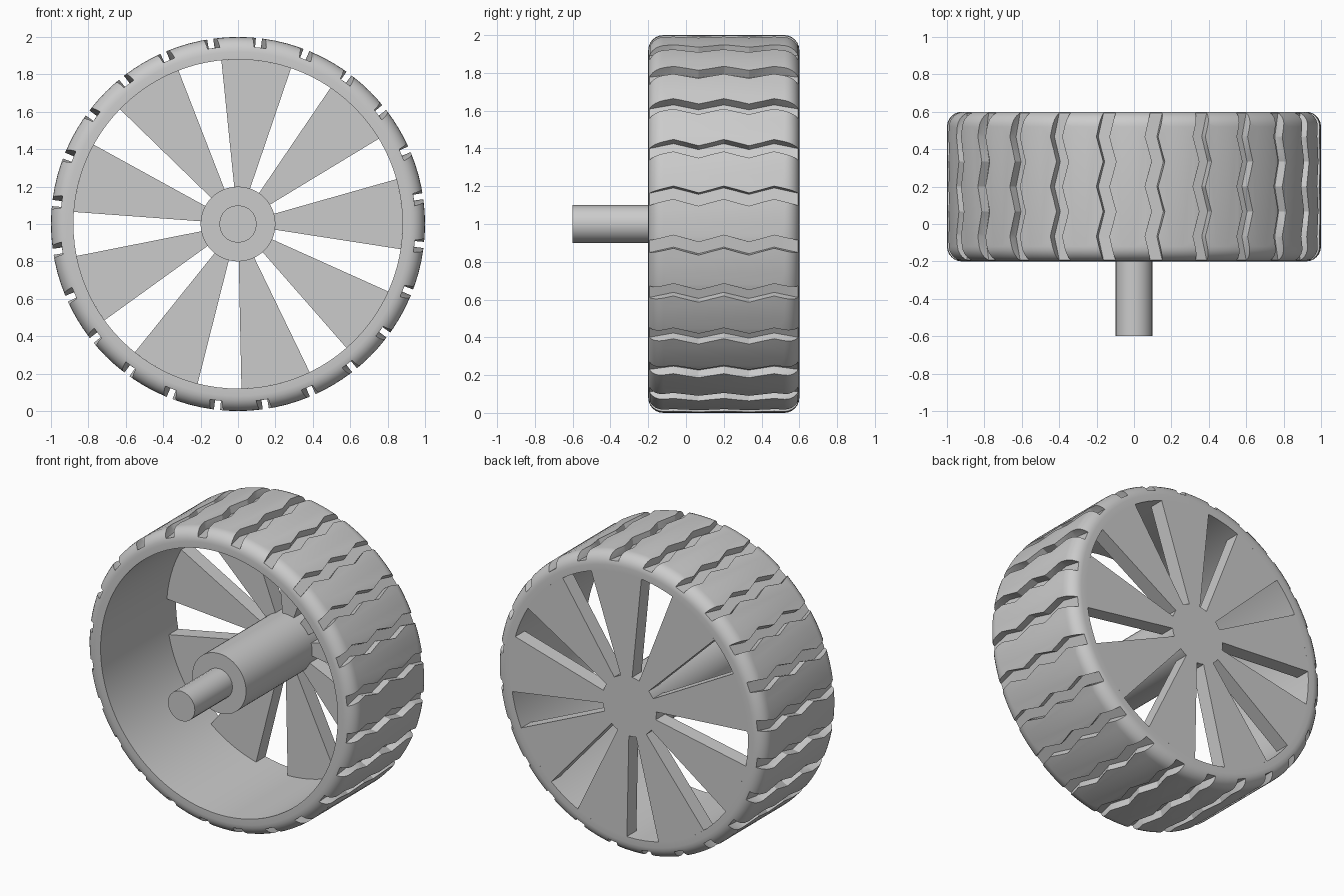
import bpy, bmesh
from math import sin, cos, pi, radians

cube = bpy.data.objects.get("Cube")
if cube:
    bpy.data.objects.remove(cube, do_unlink=True)

FRONT, BACK = -0.2, 0.6
SPOKES, GROOVES = 9, 24

grey = bpy.data.materials.new("plain_grey")
grey.use_nodes = True
colour = (0.6, 0.6, 0.6, 1)
grey.diffuse_color = colour
grey.node_tree.nodes["Principled BSDF"].inputs["Base Color"].default_value = colour


def polar(r, a, y):
    """Point at radius r and angle a around the wheel axis."""
    return (r * cos(a), y, 1 + r * sin(a))


def finish(bm, name, smooth=True):
    bmesh.ops.recalc_face_normals(bm, faces=bm.faces)
    mesh = bpy.data.meshes.new(name)
    bm.to_mesh(mesh)
    bm.free()
    mesh.materials.append(grey)
    obj = bpy.data.objects.new(name, mesh)
    bpy.context.collection.objects.link(obj)
    if smooth:
        shade(obj)
    return obj


def activate(obj):
    bpy.ops.object.select_all(action='DESELECT')
    obj.select_set(True)
    bpy.context.view_layer.objects.active = obj


def shade(obj):
    activate(obj)
    bpy.ops.object.shade_smooth_by_angle(angle=radians(30))


def bridge(bm, rings, loop=False):
    """Join successive closed rings with quads."""
    count = len(rings[0])
    for i in range(len(rings) if loop else len(rings) - 1):
        a, b = rings[i], rings[(i + 1) % len(rings)]
        for j in range(count):
            k = (j + 1) % count
            bm.faces.new((a[j], a[k], b[k], b[j]))


def rod(name, radius, y0, y1, sides):
    bm = bmesh.new()
    rings = [[bm.verts.new(polar(radius, 2 * pi * i / sides, y)) for i in range(sides)]
             for y in (y0, y1)]
    bridge(bm, rings)
    for ring in rings:
        bm.faces.new(ring)
    return finish(bm, name)


# Tire: rounded band revolved around the axis
fillet, inner = 0.08, 0.88
profile = [(inner, FRONT)]
for i in range(7):
    t = i / 6 * pi / 2
    profile.append((1 - fillet + fillet * sin(t), FRONT + fillet - fillet * cos(t)))
profile += [(r, FRONT + BACK - y) for r, y in reversed(profile)]
bm = bmesh.new()
segments = 96
rings = [[bm.verts.new(polar(r, 2 * pi * i / segments, y)) for r, y in profile]
         for i in range(segments)]
bridge(bm, rings, loop=True)
tire = finish(bm, "tire", smooth=False)

# Zigzag tread grooves cut across the tire
bm = bmesh.new()
half, swing, floor = radians(2), radians(2.1), 0.95
for g in range(GROOVES):
    base = radians(7.5) + 2 * pi * g / GROOVES
    rings = []
    for i in range(7):
        y = FRONT + (BACK - FRONT) * i / 6
        y += {0: -0.02, 6: 0.02}.get(i, 0)
        a = base + swing * (i % 2)
        rings.append([bm.verts.new(polar(r, a + s * half, y))
                      for r, s in ((floor, -1), (1.05, -1), (1.05, 1), (floor, 1))])
    bridge(bm, rings)
    bm.faces.new(rings[0])
    bm.faces.new(rings[-1])
cutter = finish(bm, "groove_cutter", smooth=False)
cutter.hide_render = True
cut = tire.modifiers.new("grooves", 'BOOLEAN')
cut.operation = 'DIFFERENCE'
cut.solver = 'EXACT'
cut.object = cutter
activate(tire)
bpy.ops.object.modifier_apply(modifier=cut.name)
bpy.data.objects.remove(cutter, do_unlink=True)
shade(tire)

# Wedge spokes set flush with the back
bm = bmesh.new()
gap, steps, thick = radians(15.4), 8, 0.1
step_angle = 2 * pi / SPOKES
for s in range(SPOKES):
    start = radians(63.5) + s * step_angle + gap / 2
    angles = [start + (step_angle - gap) * i / steps for i in range(steps + 1)]
    rings = [[bm.verts.new(polar(0.195, a, y)) for a in angles]
             + [bm.verts.new(polar(inner, a, y)) for a in reversed(angles)]
             for y in (BACK - thick, BACK)]
    bridge(bm, rings)
    for ring in rings:
        bm.faces.new(ring)
finish(bm, "spokes")

# Hub and axle
rod("hub", 0.2, FRONT, BACK, 48)
rod("axle", 0.1, -0.6, FRONT, 20)
